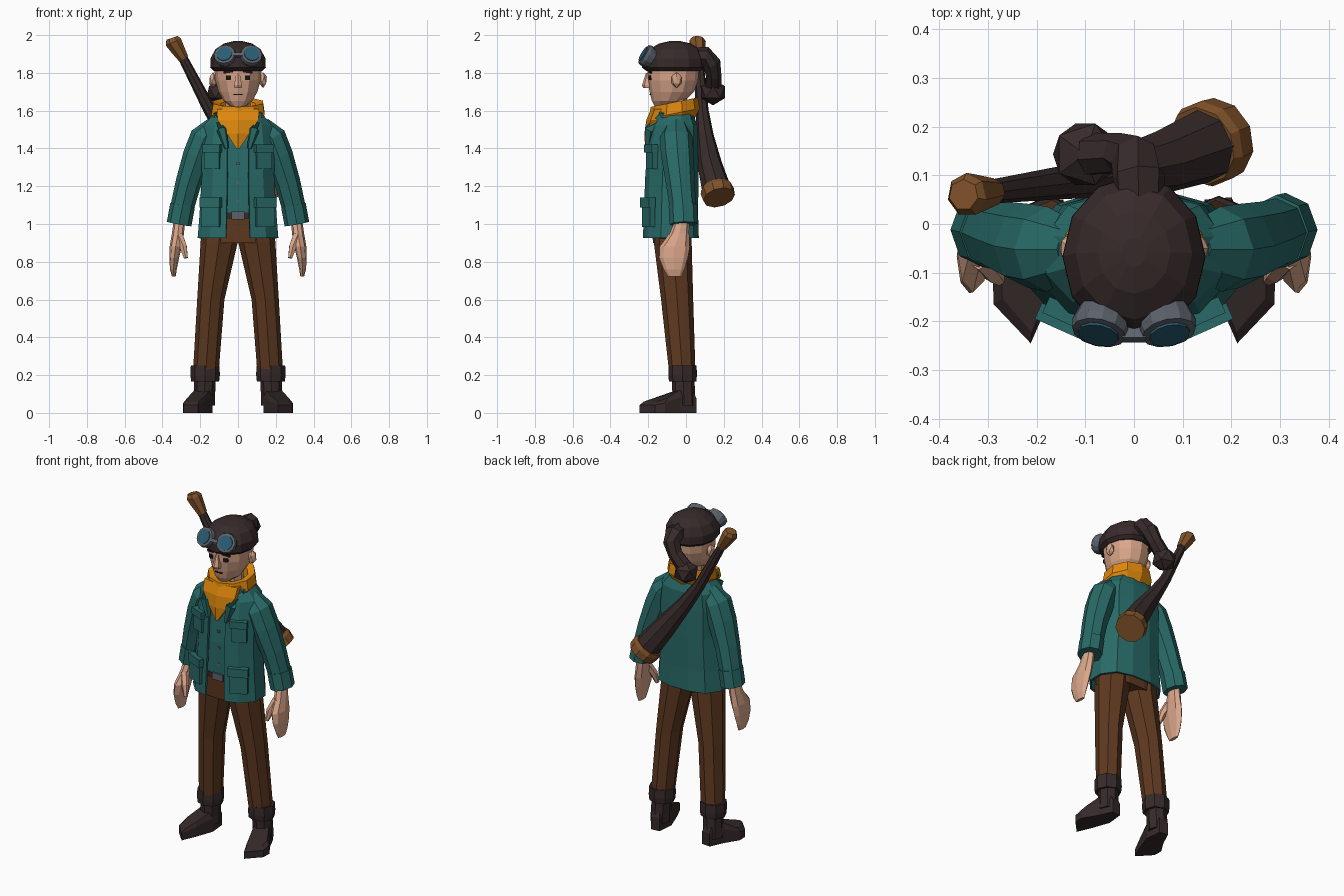
import bpy, bmesh, math
from mathutils import Vector, Euler


def material(name, r, g, b):
    m = bpy.data.materials.new(name)
    m.diffuse_color = [((c / 255 + 0.055) / 1.055) ** 2.4 for c in (r, g, b)] + [1]
    return m


TEAL = material("teal cloth", 40, 106, 103)
ORANGE = material("orange cloth", 222, 136, 12)
DARK = material("dark leather", 55, 42, 42)
TROUSER = material("brown trousers", 94, 57, 32)
WOOD = material("tan wood", 128, 82, 42)
SKIN = material("skin", 218, 166, 138)
LENS = material("blue glass", 42, 92, 115)
GREY = material("grey metal", 92, 98, 106)
BLACK = material("eye black", 28, 20, 18)


def finish(name, mat, bm):
    bmesh.ops.recalc_face_normals(bm, faces=bm.faces)
    me = bpy.data.meshes.new(name)
    bm.to_mesh(me)
    bm.free()
    me.materials.append(mat)
    ob = bpy.data.objects.new(name, me)
    bpy.context.collection.objects.link(ob)
    return ob


def skin_rings(name, mat, rings, closed=True, caps=True):
    bm = bmesh.new()
    vs = [[bm.verts.new(p) for p in r] for r in rings]
    n = len(vs[0])
    for a, b in zip(vs, vs[1:]):
        for i in range(n if closed else n - 1):
            j = (i + 1) % n
            bm.faces.new((a[i], a[j], b[j], b[i]))
    if caps:
        bm.faces.new(vs[0])
        bm.faces.new(vs[-1])
    return finish(name, mat, bm)


def ngon(n):
    return [(math.sin(2 * math.pi * i / n), -math.cos(2 * math.pi * i / n)) for i in range(n)]


def loft(name, mat, rings, shape, s=1, tilt=0, closed=True, caps=True):
    """Horizontal rings (z, cx, cy, rx, ry); s mirrors in x, tilt lifts the back."""
    return skin_rings(name, mat, [[(s * (cx + rx * u), cy + ry * v, z + tilt * ry * v)
                                   for u, v in shape] for z, cx, cy, rx, ry in rings], closed, caps)


def tube(name, mat, pts, n=8, s=1, wide=1.0):
    """Rings (x, y, z, radius) square to the path."""
    P = [Vector(p[:3]) for p in pts]
    rings = []
    for i, p in enumerate(P):
        d = (P[min(i + 1, len(P) - 1)] - P[max(i - 1, 0)]).normalized()
        u = d.cross(Vector((0, 1, 0)) if abs(d.y) < 0.8 else Vector((0, 0, 1))).normalized()
        v = d.cross(u)
        ring = [p + pts[i][3] * (u * a + v * b * wide) for a, b in ngon(n)]
        rings.append([(s * q.x, q.y, q.z) for q in ring])
    return skin_rings(name, mat, rings)


def box(name, mat, loc, size, rot=(0, 0, 0)):
    bm = bmesh.new()
    bmesh.ops.create_cube(bm, size=1)
    R = Euler(rot).to_matrix()
    for v in bm.verts:
        v.co = R @ Vector([a * b for a, b in zip(v.co, size)]) + Vector(loc)
    return finish(name, mat, bm)


def ball(name, mat, loc, size, sub=1):
    bm = bmesh.new()
    bmesh.ops.create_icosphere(bm, subdivisions=sub, radius=1)
    for v in bm.verts:
        v.co = Vector([a * b for a, b in zip(v.co, size)]) + Vector(loc)
    return finish(name, mat, bm)


HALF = [(.3, -1), (.7, -.84), (1, -.35), (1, .3), (.75, .82), (.3, 1)]
BODY = HALF + [(-x, y) for x, y in reversed(HALF)]

# Jacket: open-fronted shell over a shirt
jacket = loft("jacket", TEAL, [
    (.925, 0, -.08, .208, .142), (1.05, 0, -.08, .198, .138), (1.25, 0, -.075, .186, .135),
    (1.42, 0, -.07, .188, .128), (1.52, 0, -.06, .175, .115), (1.585, 0, -.055, .12, .085)],
    BODY, closed=False, caps=False)
mod = jacket.modifiers.new("thickness", "SOLIDIFY")
mod.thickness, mod.offset = 0.012, 0
loft("shirt", TEAL, [(1.03, 0, -.075, .17, .115), (1.25, 0, -.072, .165, .115),
                     (1.42, 0, -.067, .165, .108), (1.56, 0, -.055, .11, .075)], BODY)
for i, z in enumerate((1.12, 1.22, 1.32)):
    box(f"shirt_button_{i}", GREY, (0, -.188, z), (.014, .008, .014))
loft("trouser_waist", TROUSER, [(.9, 0, -.075, .185, .1), (1.035, 0, -.075, .175, .108)], BODY)
loft("belt", DARK, [(1.03, 0, -.075, .176, .117), (1.06, 0, -.075, .176, .117)], BODY)
box("belt_buckle", GREY, (0, -.196, 1.045), (.07, .012, .04))

for s, side in ((-1, "left"), (1, "right")):
    # Pockets with flaps
    for part, x, y, z, w, h in (("chest", .135, -.182, 1.355, .088, .125),
                                ("hip", .143, -.198, 1.06, .105, .15)):
        a = (0, 0, s * .42)
        box(f"{part}_pocket_{side}", TEAL, (s * x, y, z), (w, .028, h), a)
        box(f"{part}_flap_{side}", TEAL, (s * x, y - .004, z + h * .36), (w + .012, .036, h * .34), a)
    # Front edge and lapel of the jacket
    tube(f"lapel_{side}", TEAL, [(.06, -.203, 1.40, .012), (.085, -.195, 1.5, .03),
                                 (.1, -.13, 1.575, .03), (.11, -.05, 1.585, .03)], 5, s)
    # Sleeve and cuff
    tube(f"sleeve_{side}", TEAL, [(.12, -.052, 1.525, .05), (.178, -.052, 1.455, .078),
                                  (.215, -.045, 1.36, .077), (.262, -.03, 1.22, .068),
                                  (.3, -.015, 1.07, .062)], 8, s, 1.12)
    tube(f"sleeve_cuff_{side}", TEAL, [(.293, -.016, 1.1, .066), (.312, -.012, 1.0, .066)], 8, s, 1.15)
    # Hand
    loft(f"palm_{side}", SKIN, [(1.02, .31, -.02, .03, .038), (.95, .318, -.035, .032, .052),
                                (.88, .33, -.06, .032, .08), (.82, .338, -.066, .026, .076),
                                (.76, .342, -.064, .018, .055), (.722, .34, -.06, .01, .036)], ngon(8), s)
    tube(f"thumb_{side}", SKIN, [(.315, -.07, .94, .026), (.29, -.1, .88, .022),
                                 (.276, -.115, .82, .012)], 6, s)
    # Trouser leg
    loft(f"trouser_leg_{side}", TROUSER, [(1.0, .095, -.072, .095, .1), (.9, .1, -.07, .098, .1),
                                          (.6, .144, -.047, .072, .085),
                                          (.22, .17, -.02, .068, .07)], ngon(8), s)
    # Boot: cuff, shaft, splayed foot
    loft(f"boot_cuff_{side}", DARK, [(.165, .174, -.018, .074, .072), (.2, .174, -.018, .078, .076),
                                     (.25, .174, -.018, .076, .074)], ngon(8), s)
    loft(f"boot_shaft_{side}", DARK, [(.04, .18, -.01, .058, .06), (.18, .175, -.015, .056, .06)],
         ngon(8), s)
    sole = [(.145, .05), (.2, .055), (.24, -.03), (.29, -.11), (.288, -.165), (.212, -.245),
            (.175, -.16), (.135, -.05)]
    tops = [.11, .11, .12, .075, .06, .06, .085, .12]
    skin_rings(f"boot_foot_{side}", DARK, [
        [(s * x, y, 0) for x, y in sole],
        [(s * x, y, h * .7) for (x, y), h in zip(sole, tops)],
        [(s * (.2 + (x - .2) * .8), -.06 + (y + .06) * .88, h) for (x, y), h in zip(sole, tops)]])
    # Ear, eye, brow
    ball(f"ear_{side}", SKIN, (s * .133, -.05, 1.762), (.022, .03, .042))
    box(f"eye_{side}", BLACK, (s * .05, -.191, 1.774), (.028, .008, .022), (0, 0, s * .28))
    box(f"eyebrow_{side}", BLACK, (s * .052, -.192, 1.806), (.05, .009, .012), (0, s * .15, s * .28))
    # Goggle rim and lens, tilted up on the cap
    c, d = Vector((.07, -.213, 1.893)), Vector((.18, -.84, .5)).normalized()
    for part, mat, path in (("rim", GREY, ((-.04, .05), (-.005, .06), (.012, .056), (.014, .045))),
                            ("lens", LENS, ((0, .042), (.019, .042)))):
        tube(f"goggle_{part}_{side}", mat, [(*(c + d * t), r) for t, r in path], 12, s)
box("goggle_bridge", GREY, (0, -.225, 1.893), (.05, .03, .02), (-.5, 0, 0))

# Neck, head, nose, mouth
loft("neck", SKIN, [(1.54, 0, -.055, .065, .065), (1.7, 0, -.06, .065, .065)], ngon(8))
loft("head", SKIN, [(1.622, 0, -.125, .035, .04), (1.65, 0, -.095, .075, .085),
                    (1.70, 0, -.075, .103, .118), (1.76, 0, -.07, .12, .134),
                    (1.82, 0, -.068, .125, .137), (1.88, 0, -.065, .115, .13)], ngon(12))
loft("nose", SKIN, [(1.72, 0, -.205, .022, .022), (1.735, 0, -.207, .024, .026),
                    (1.80, 0, -.2, .01, .012)], ngon(6))
box("mouth", BLACK, (0, -.189, 1.686), (.045, .008, .006))

# Cap with hanging tail ending in a round bobble
loft("cap", DARK, [(1.81, 0, -.066, .128, .143), (1.828, 0, -.067, .147, .166),
                   (1.875, 0, -.067, .146, .165), (1.925, 0, -.06, .12, .136),
                   (1.955, 0, -.058, .075, .085), (1.968, 0, -.058, .025, .03)], ngon(12))
tube("cap_tail", DARK, [(.01, .04, 1.885, .05), (.01, .1, 1.885, .055), (0, .135, 1.85, .05),
                        (-.03, .145, 1.79, .042), (-.085, .142, 1.73, .045)], 7)
ball("cap_bobble", DARK, (-.1, .143, 1.698), (.074, .074, .07))

# Neck scarf: tilted roll and front point
loft("scarf_roll", ORANGE, [(1.535, 0, -.06, .12, .105), (1.585, 0, -.062, .148, .135),
                            (1.645, 0, -.062, .138, .125), (1.635, 0, -.06, .095, .085),
                            (1.58, 0, -.06, .09, .08)], ngon(10), tilt=.2)
loft("scarf_point", ORANGE, [(1.61, 0, -.145, .13, .04), (1.55, 0, -.165, .125, .045),
                             (1.48, 0, -.185, .07, .035), (1.40, 0, -.205, .01, .012)], ngon(6))

# Long club slung across the back
tube("club_shaft", DARK, [(-.305, .065, 1.905, .024), (-.15, .085, 1.605, .034), (-.06, .1, 1.47, .046),
                          (.05, .125, 1.32, .065), (.15, .163, 1.18, .078)], 8)
tube("club_end", WOOD, [(.138, .16, 1.192, .082), (.15, .165, 1.175, .09), (.175, .175, 1.14, .086)], 10)
tube("club_knob", WOOD, [(-.288, .066, 1.875, .028), (-.325, .062, 1.935, .04),
                         (-.343, .06, 1.965, .045), (-.35, .06, 1.985, .032)], 7)
